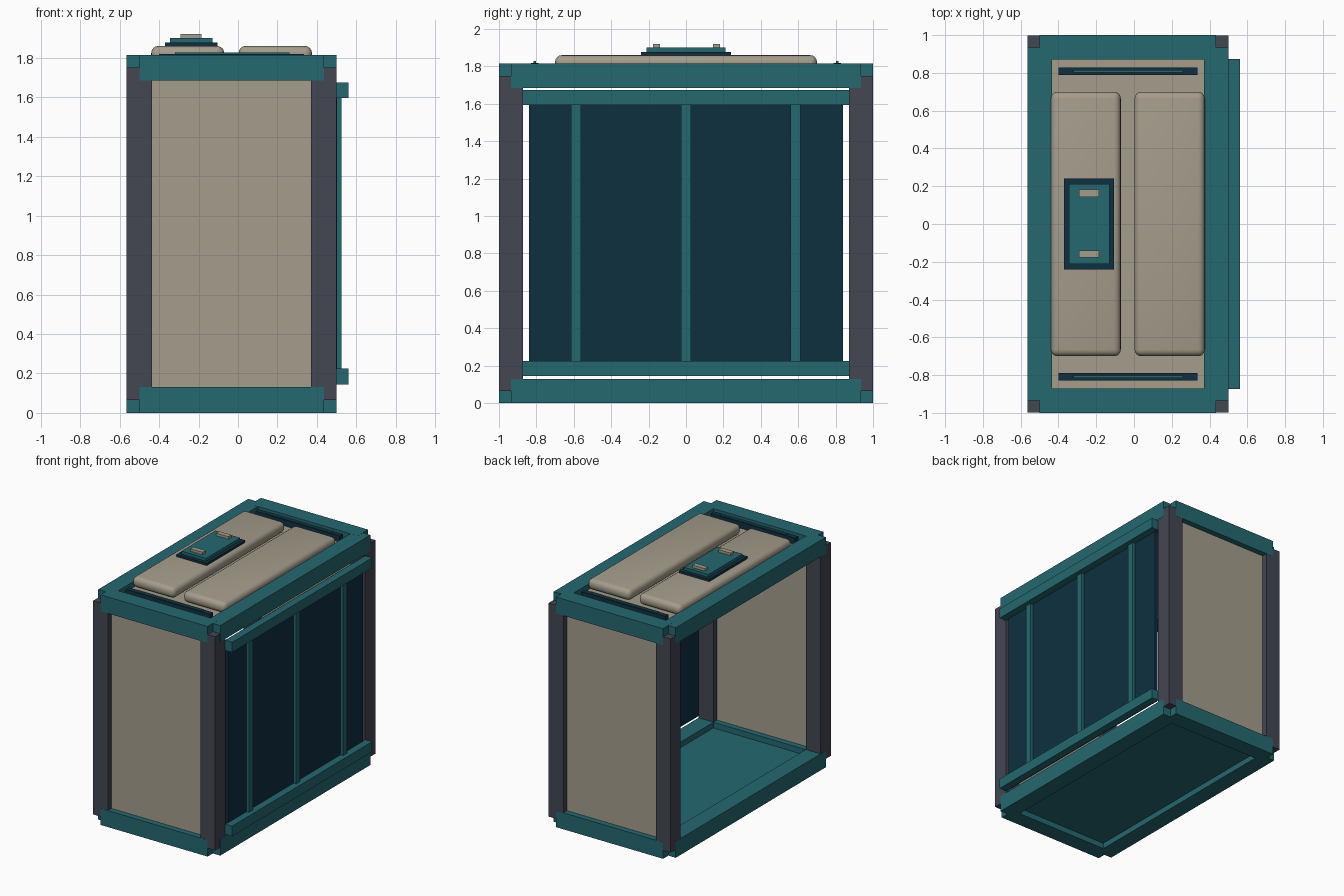
import bpy, bmesh, math
from mathutils import Vector

if "Cube" in bpy.data.objects:
    bpy.data.objects.remove(bpy.data.objects["Cube"])


def material(name, rgb):
    m = bpy.data.materials.new(name)
    m.diffuse_color = (*rgb, 1.0)
    m.use_nodes = True
    m.node_tree.nodes["Principled BSDF"].inputs["Base Color"].default_value = m.diffuse_color
    return m


TEAL = material("teal", (0.0176, 0.138, 0.162))
BEIGE = material("warm beige", (0.376, 0.337, 0.262))
GREY = material("slate grey", (0.056, 0.061, 0.084))
DARK = material("dark navy", (0.0048, 0.0296, 0.051))


def box(name, x, y, z, mat, bevel=0.0, segments=4):
    """Box from (min, max) ranges, optionally with rounded edges."""
    lo, hi = Vector((x[0], y[0], z[0])), Vector((x[1], y[1], z[1]))
    bm = bmesh.new()
    bmesh.ops.create_cube(bm, size=1.0)
    bmesh.ops.scale(bm, vec=hi - lo, verts=bm.verts)
    if bevel:
        bmesh.ops.bevel(bm, geom=bm.edges[:], offset=bevel, segments=segments,
                        profile=0.5, affect='EDGES')
    me = bpy.data.meshes.new(name)
    bm.to_mesh(me)
    bm.free()
    me.materials.append(mat)
    ob = bpy.data.objects.new(name, me)
    ob.location = (lo + hi) / 2
    bpy.context.collection.objects.link(ob)
    if bevel:
        bpy.ops.object.select_all(action='DESELECT')
        ob.select_set(True)
        bpy.context.view_layer.objects.active = ob
        bpy.ops.object.shade_smooth_by_angle(angle=math.radians(35))
    return ob


X0, X1, H, T = -0.565, 0.50, 1.815, 0.13   # frame extents and beam thickness
h = T / 2
E = 0.001                                  # posts sit a hair inside the beams

# Corner posts
for sx, x in (("left", X0), ("right", X1 - T)):
    for sy, y in (("front", -1.0), ("back", 1.0 - T)):
        box(f"{sy}_{sx}_post", (x + E, x + T - E), (y + E, y + T - E), (h, H - h), GREY)

# Horizontal beams, bottom and top
for sz, z in (("bottom", 0.0), ("top", H - T)):
    for sy, y in (("front", -1.0), ("back", 1.0 - T)):
        box(f"{sz}_{sy}_beam", (X0 + h, X1 - h), (y, y + T), (z, z + T), TEAL)
    for sx, x in (("left", X0), ("right", X1 - T)):
        box(f"{sz}_{sx}_beam", (x, x + T), (-1 + h, 1 - h), (z + E / 4, z + T - E / 4), TEAL)

# Panels set in the middle of the frame (left side stays open)
px, py, pz = (X0 + h, X1 - h), (-1 + h, 1 - h), (h, H - h)
for sy, y in (("front", -1 + h), ("back", 1 - h)):
    box(f"{sy}_panel", px, (y - 0.02, y + 0.02), pz, BEIGE)
box("floor_panel", px, py, (h - 0.02, h + 0.02), TEAL)
box("roof_panel", px, py, (H - h - 0.02, H - h + 0.02), BEIGE)

# Right side door: sheet, rails and upright bars
box("door_sheet", (0.48, 0.503), (-0.84, 0.84), (0.16, 1.66), DARK)
for sz, z in (("bottom", 0.145), ("top", 1.595)):
    box(f"door_{sz}_rail", (0.50, 0.56), (-0.873, 0.873), (z, z + 0.08), TEAL)
for i, y in enumerate((-0.588, 0.0, 0.585)):
    box(f"door_bar_{i + 1}", (0.49, 0.525), (y - 0.026, y + 0.026), (0.2, 1.62), TEAL)

# Roof cushions
for side, x in (("left", (-0.44, -0.07)), ("right", (0.003, 0.375))):
    box(f"{side}_roof_cushion", x, (-0.70, 0.70), (1.775, 1.86), BEIGE, bevel=0.036)

# Roof slots near front and back
for sy, y in (("front", -0.808), ("back", 0.808)):
    box(f"{sy}_roof_slot", (-0.40, 0.335), (y - 0.02, y + 0.02), (1.765, 1.818), DARK)
    box(f"{sy}_roof_slot_strip", (-0.32, 0.26), (y - 0.007, y + 0.007), (1.80, 1.828), TEAL)

# Hatch on the left cushion
box("hatch_base", (-0.37, -0.105), (-0.24, 0.24), (1.855, 1.877), DARK)
box("hatch_lid", (-0.345, -0.13), (-0.212, 0.212), (1.87, 1.90), TEAL)
for sy, y in (("front", -0.158), ("back", 0.163)):
    box(f"hatch_{sy}_handle", (-0.292, -0.185), (y - 0.019, y + 0.019), (1.895, 1.92), BEIGE)
